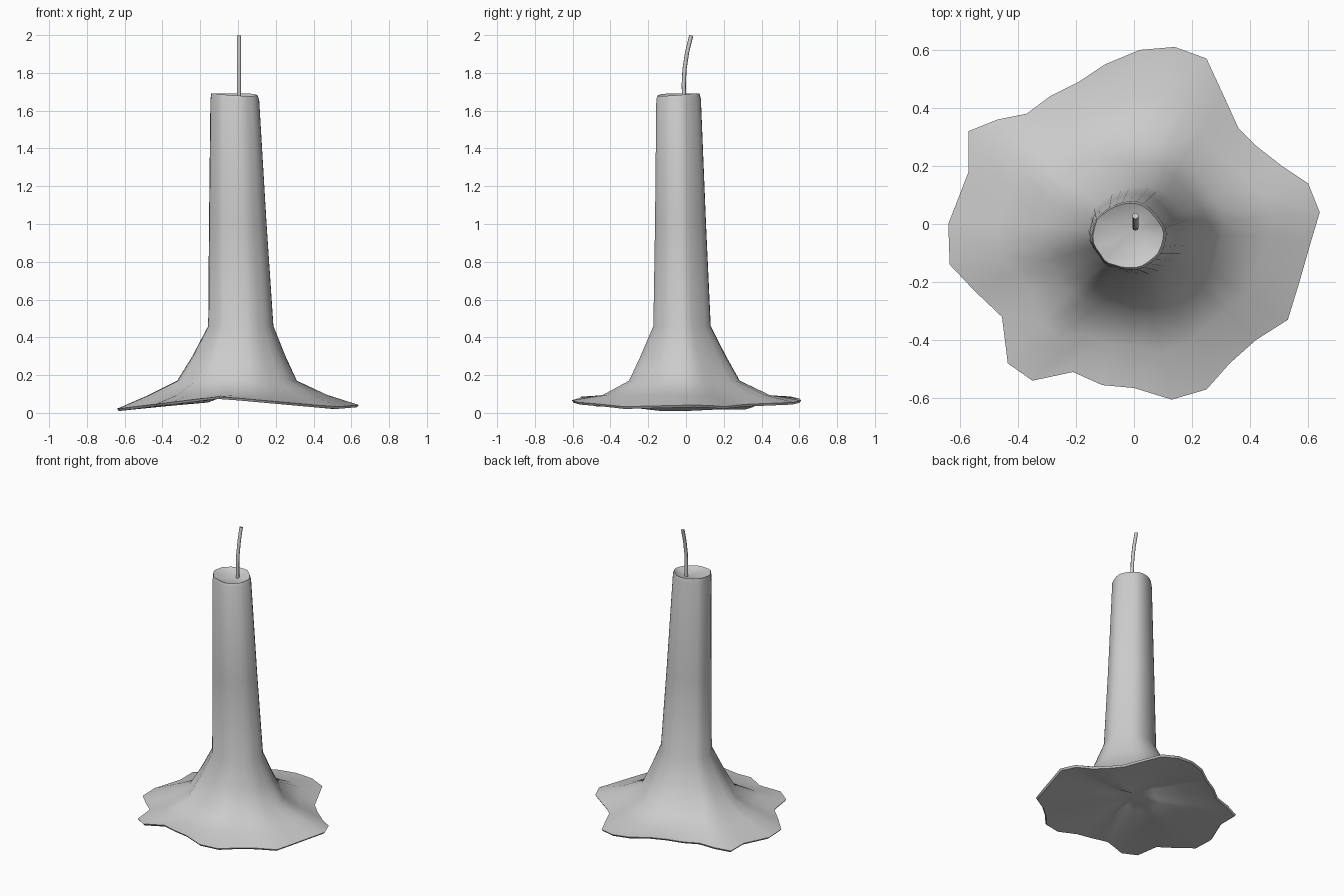
import bpy, bmesh
from math import atan2, cos, sin, hypot

if "Cube" in bpy.data.objects:
    bpy.data.objects.remove(bpy.data.objects["Cube"])

# Outline of the melted wax pool, anticlockwise from +x
RIM = [(.64, .04), (.60, .14), (.51, .20), (.42, .27), (.36, .33), (.31, .44), (.25, .57),
       (.14, .61), (.02, .60), (-.10, .55), (-.19, .49), (-.29, .44), (-.37, .38),
       (-.47, .36), (-.57, .32), (-.57, .18), (-.64, 0), (-.635, -.14), (-.55, -.23),
       (-.455, -.32), (-.435, -.48), (-.35, -.54), (-.21, -.51), (-.11, -.555),
       (0, -.565), (.13, -.605), (.25, -.57), (.33, -.48), (.42, -.40), (.53, -.33),
       (.57, -.20), (.61, -.06)]


def rim_z(x):
    # height of the drooping pool edge
    if x < -.1:
        return .075 - .065 * (-.1 - x) / .54
    if x < .52:
        return .075 - .055 * (x + .1) / .62
    return .02 + .01 * (x - .52) / .12


def stem_ring(z, cx, cy, rx, ry, flute, dip=0):
    # elliptical section, fluted in step with the pool outline
    ring = []
    for x, y in RIM:
        a = atan2(y, x)
        k = 1 + flute * (hypot(x, y) / .6 - 1)
        ring.append((cx + rx * k * cos(a), cy + ry * k * sin(a),
                     z - dip * max(0, cos(a + .9))))
    return ring


def pool_ring(scale, lift):
    return [(x * scale, y * scale, rim_z(x) + lift) for x, y in RIM]


# Candle: rings from the underside, over the edge, up to the melted top
rings = [
    pool_ring(.25, .045),
    pool_ring(.6, .025),
    pool_ring(.985, 0),
    pool_ring(1, .012),
    stem_ring(.095, 0, 0, .45, .44, .75),
    stem_ring(.17, -.005, -.01, .31, .295, .35),
    stem_ring(.30, .005, -.016, .242, .228, .3),
    stem_ring(.46, .015, -.022, .170, .153, .25),
    stem_ring(1.0, -.001, -.03, .150, .136, .25),
    stem_ring(1.66, -.017, -.04, .127, .119, .25),
    stem_ring(1.69, -.02, -.04, .120, .112, .25, .012),
    stem_ring(1.675, -.015, -.035, .085, .08, .2, .015),
]
bm = bmesh.new()
loops = [[bm.verts.new(p) for p in ring] for ring in rings]
n = len(RIM)
for low, high in zip(loops, loops[1:]):
    for i in range(n):
        j = (i + 1) % n
        bm.faces.new((low[i], low[j], high[j], high[i]))
for loop, tip in ((loops[0], (0, 0, .115)), (loops[-1], (0, -.02, 1.66))):
    v = bm.verts.new(tip)
    for i in range(n):
        bm.faces.new((loop[i], loop[(i + 1) % n], v))
bmesh.ops.recalc_face_normals(bm, faces=bm.faces)
mesh = bpy.data.meshes.new("candle")
bm.to_mesh(mesh)
bm.free()
candle = bpy.data.objects.new("candle", mesh)
bpy.context.collection.objects.link(candle)
bpy.context.view_layer.objects.active = candle
candle.select_set(True)
bpy.ops.object.shade_smooth_by_angle(angle=.9)

# Wick: a thin bent cord
curve = bpy.data.curves.new("wick", 'CURVE')
curve.dimensions = '3D'
curve.bevel_depth = .011
curve.bevel_resolution = 2
curve.use_fill_caps = True
path = [(.005, -.01, 1.64), (.005, -.012, 1.74), (.005, -.008, 1.82),
        (.005, .006, 1.91), (.005, .028, 1.998)]
spline = curve.splines.new('POLY')
spline.points.add(len(path) - 1)
for point, co in zip(spline.points, path):
    point.co = (*co, 1)
wick = bpy.data.objects.new("wick", curve)
bpy.context.collection.objects.link(wick)
